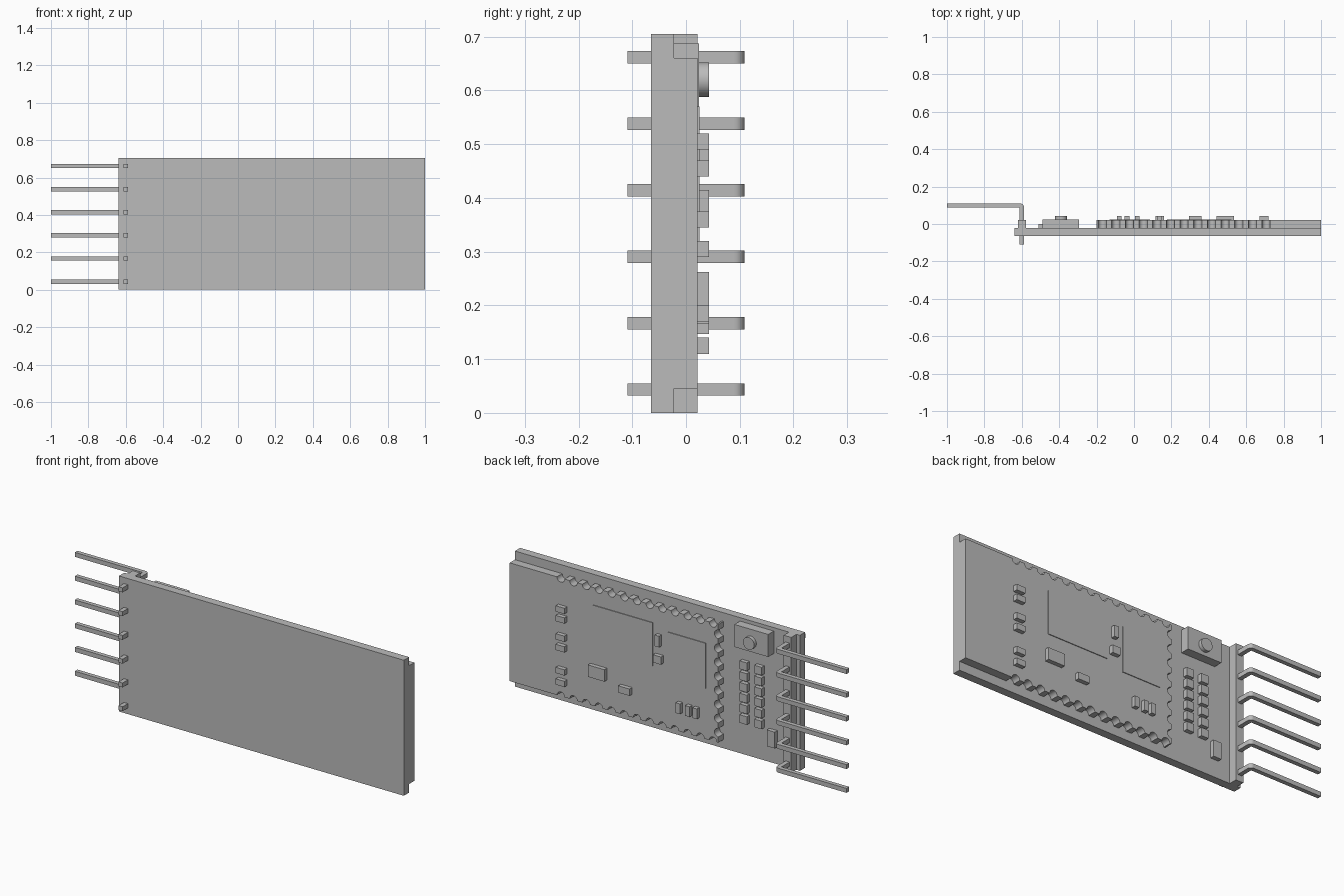
import bpy, bmesh
from math import sin, cos, pi
from mathutils import Vector

if "Cube" in bpy.data.objects:
    bpy.data.objects.remove(bpy.data.objects["Cube"])

grey = bpy.data.materials.new("plain_grey")
grey.use_nodes = True
grey.diffuse_color = (0.5, 0.5, 0.5, 1)
grey.node_tree.nodes["Principled BSDF"].inputs["Base Color"].default_value = (0.5, 0.5, 0.5, 1)


def extrude(name, points, depth):
    """Turn a closed loop of 3D points into a solid prism."""
    bm = bmesh.new()
    face = bm.faces.new([bm.verts.new(p) for p in points])
    moved = bmesh.ops.extrude_face_region(bm, geom=[face])["geom"]
    verts = [v for v in moved if isinstance(v, bmesh.types.BMVert)]
    bmesh.ops.translate(bm, verts=verts, vec=depth)
    bmesh.ops.recalc_face_normals(bm, faces=bm.faces)
    mesh = bpy.data.meshes.new(name)
    bm.to_mesh(mesh)
    bm.free()
    mesh.materials.append(grey)
    obj = bpy.data.objects.new(name, mesh)
    bpy.context.collection.objects.link(obj)
    return obj


def box(name, x, y, z):
    loop = [(x[0], y[0], z[0]), (x[1], y[0], z[0]), (x[1], y[0], z[1]), (x[0], y[0], z[1])]
    return extrude(name, loop, (0, y[1] - y[0], 0))


def smooth(obj):
    bpy.ops.object.select_all(action="DESELECT")
    obj.select_set(True)
    bpy.context.view_layer.objects.active = obj
    bpy.ops.object.shade_smooth_by_angle()


BACK, TOP, CHIP = -0.022, 0.021, 0.043   # stacked surface levels along y

# Carrier board
box("carrier_board", (-0.64, 1), (-0.065, BACK), (0, 0.705))


# Radio board with half-round notches along three edges
def notches(centres, along, inward, r=0.022, steps=8):
    pts = []
    for c in centres:
        for i in range(steps + 1):
            t = pi * i / steps
            pts.append(Vector(c) - r * cos(t) * Vector(along) + r * sin(t) * Vector(inward))
    return pts


LOW, HIGH, PITCH = 0.045, 0.66, 0.073
xs = [-0.17 + PITCH * i for i in range(13)]
zs = [0.3525 + PITCH * (i - 3.5) for i in range(8)]
right, up = (1, 0, 0), (0, 0, 1)
left, down = (-1, 0, 0), (0, 0, -1)
outline = [(-0.2, BACK, LOW)]
outline += notches([(x, BACK, LOW) for x in xs], right, up)
outline += [(1, BACK, LOW), (1, BACK, HIGH)]
outline += notches([(x, BACK, HIGH) for x in reversed(xs)], left, down)
outline += [(-0.2, BACK, HIGH)]
outline += notches([(-0.2, BACK, z) for z in reversed(zs)], down, right)
smooth(extrude("radio_board", outline, (0, TOP - BACK, 0)))

# Large thin chips on the radio board
box("wide_chip", (0.176, 0.52), (TOP, 0.025), (0.345, 0.57))
box("narrow_chip", (-0.13, 0.086), (TOP, 0.025), (0.31, 0.545))

# Paired small parts near the antenna end
for n, z in enumerate((0.49, 0.44, 0.345, 0.29, 0.17, 0.11)):
    box(f"antenna_part_{n}", (0.67, 0.72), (TOP, CHIP), (z, z + 0.03))

# Other small parts on the radio board
box("crystal", (0.44, 0.535), (TOP, CHIP), (0.2, 0.262))
box("filter_part", (0.295, 0.36), (TOP, CHIP), (0.165, 0.2))
box("tall_part", (0.125, 0.15), (TOP, CHIP), (0.462, 0.52))
box("square_part", (0.115, 0.16), (TOP, CHIP), (0.375, 0.415))
for n, x in enumerate((-0.092, -0.05, 0.005)):
    box(f"row_part_{n}", (x, x + 0.025), (TOP, CHIP), (0.147, 0.2))

# Push button
box("button_body", (-0.49, -0.295), (BACK, 0.024), (0.57, 0.687))
ring = [(-0.39 + 0.032 * cos(2 * pi * i / 32), 0.024, 0.62 + 0.032 * sin(2 * pi * i / 32))
        for i in range(32)]
smooth(extrude("button_cap", ring, (0, CHIP - 0.024, 0)))

# Two columns of small parts and a single one on the carrier board
for column, x in enumerate((-0.35, -0.435)):
    for row in range(6):
        z = 0.17 + 0.056 * row
        box(f"column_{column}_part_{row}", (x, x + 0.042), (BACK, 0), (z, z + 0.042))
box("single_part", (-0.51, -0.465), (BACK, 0), (0.09, 0.175))

# Header strip
box("header_strip", (-0.62, -0.577), (BACK, TOP), (0, 0.705))

# Bent header pins with a rounded outer elbow
R = 0.02
elbow = [(-0.588 - R + R * cos(pi / 2 * i / 6), 0.109 - R + R * sin(pi / 2 * i / 6)) for i in range(7)]
pin = [(-1, 0.087), (-0.611, 0.087), (-0.611, -0.109), (-0.588, -0.109)] + elbow + [(-1, 0.109)]
for n in range(6):
    z = 0.032 + 0.1236 * n
    smooth(extrude(f"header_pin_{n}", [(x, y, z) for x, y in pin], (0, 0, 0.023)))
